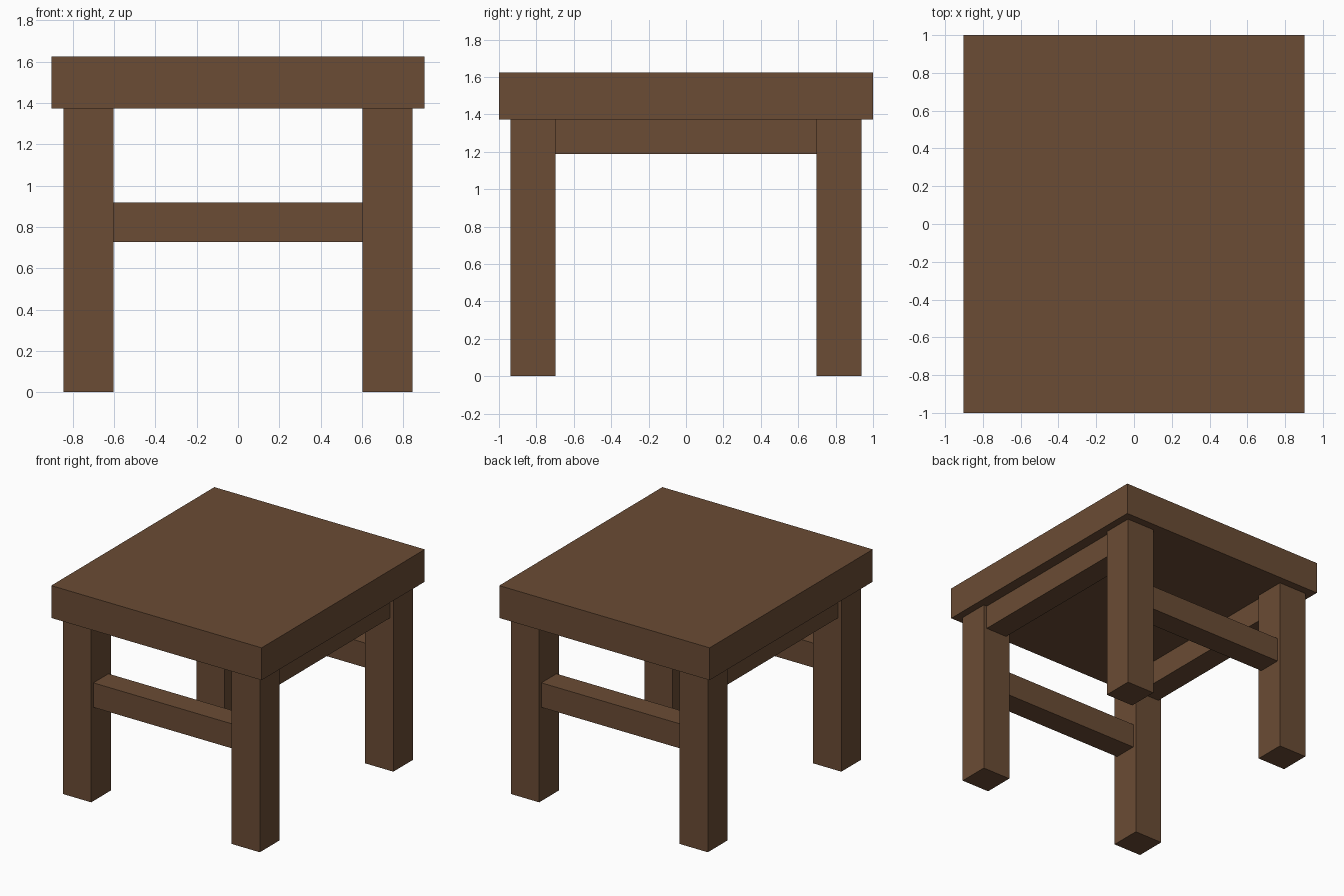
import bpy

if "Cube" in bpy.data.objects:
    bpy.data.objects.remove(bpy.data.objects["Cube"])

# single wood colour
wood = bpy.data.materials.new("brown_wood")
wood.diffuse_color = (0.145, 0.072, 0.035, 1.0)
wood.use_nodes = True
wood.node_tree.nodes["Principled BSDF"].inputs["Base Color"].default_value = wood.diffuse_color


def box(name, x, y, z):
    """Box from (min, max) ranges on each axis."""
    lo, hi = zip(x, y, z)
    centre = [(a + b) / 2 for a, b in zip(lo, hi)]
    bpy.ops.mesh.primitive_cube_add(size=1, location=centre)
    obj = bpy.context.object
    obj.name = name
    obj.scale = [b - a for a, b in zip(lo, hi)]
    bpy.ops.object.transform_apply(location=False, rotation=False, scale=True)
    obj.data.materials.append(wood)
    return obj


def side(sign, inner, outer):
    """Range mirrored to the given side of the centre."""
    return tuple(sorted((sign * inner, sign * outer)))


TOP, UNDER = 1.625, 1.374        # seat slab heights
LEG_X, LEG_Y = (0.603, 0.845), (0.698, 0.939)
INSET, RAIL = 0.027, 0.185       # rail setback and thickness

# seat slab
box("seat", (-0.903, 0.903), (-1, 1), (UNDER, TOP))

# four legs
for sx, xn in ((-1, "left"), (1, "right")):
    for sy, yn in ((-1, "front"), (1, "back")):
        box(f"{yn}_{xn}_leg", side(sx, *LEG_X), side(sy, *LEG_Y), (0, UNDER))

# stretchers between the legs at the front and back
for s, n in ((-1, "front"), (1, "back")):
    out = LEG_Y[1] - INSET
    box(f"{n}_stretcher", (-LEG_X[0], LEG_X[0]),
        side(s, out - RAIL, out), (0.727, 0.917))

# side rails directly under the seat
for s, n in ((-1, "left"), (1, "right")):
    out = LEG_X[1] - INSET
    box(f"{n}_seat_rail", side(s, out - RAIL, out),
        (-LEG_Y[0], LEG_Y[0]), (1.187, UNDER))
